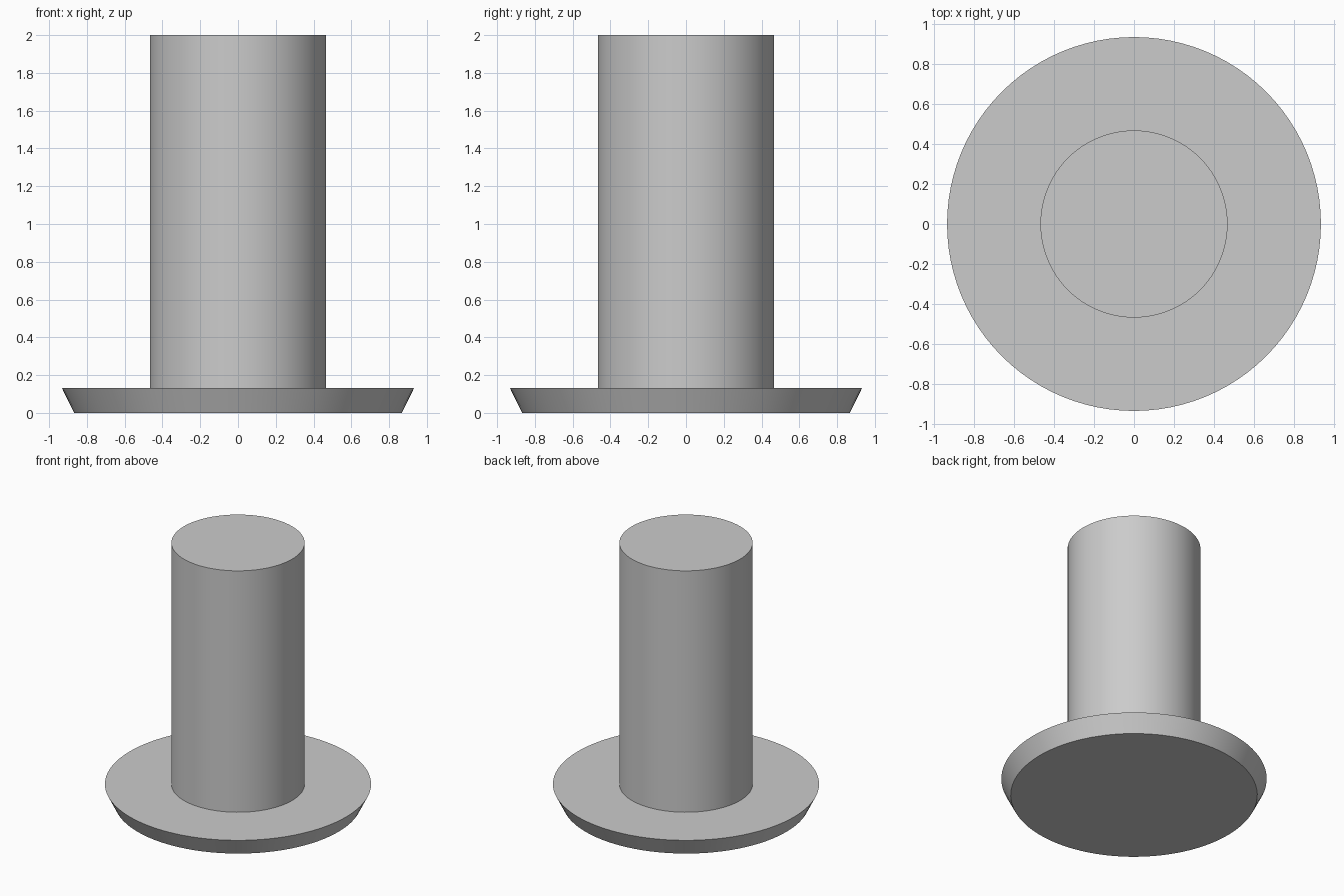
import bpy
import bmesh
from math import radians, tau
from mathutils import Matrix

default_cube = bpy.data.objects.get("Cube")
if default_cube:
    bpy.data.objects.remove(default_cube, do_unlink=True)

SEGMENTS = 96
STEM_RADIUS = 0.467
RIM_RADIUS = 0.933
BASE_RADIUS = 0.867
FLANGE_TOP = 0.133
HEIGHT = 2.0

# One plain grey for the whole part
grey = bpy.data.materials.new("light grey")
grey.use_nodes = True
colour = (0.6, 0.6, 0.6, 1.0)
grey.diffuse_color = colour
for node in grey.node_tree.nodes:
    if node.type == 'BSDF_PRINCIPLED':
        node.inputs["Base Color"].default_value = colour


def revolve(name, profile):
    """Spin a (radius, z) profile about z and cap both ends."""
    bm = bmesh.new()
    rings = []
    for radius, z in profile:
        rings.append([bm.verts.new(Matrix.Rotation(tau * i / SEGMENTS, 3, 'Z')
                                   .col[0] * radius) for i in range(SEGMENTS)])
        for v in rings[-1]:
            v.co.z = z
    for low, high in zip(rings, rings[1:]):
        for i in range(SEGMENTS):
            j = (i + 1) % SEGMENTS
            bm.faces.new((low[i], low[j], high[j], high[i]))
    bm.faces.new(rings[0][::-1])
    bm.faces.new(rings[-1])
    bmesh.ops.recalc_face_normals(bm, faces=bm.faces)
    mesh = bpy.data.meshes.new(name)
    bm.to_mesh(mesh)
    bm.free()
    mesh.materials.append(grey)
    obj = bpy.data.objects.new(name, mesh)
    bpy.context.collection.objects.link(obj)
    bpy.ops.object.select_all(action='DESELECT')
    obj.select_set(True)
    bpy.context.view_layer.objects.active = obj
    bpy.ops.object.shade_smooth_by_angle(angle=radians(30))
    return obj


# Flanged pin: tapered flange with a solid straight stem on top
revolve("flanged_pin", [
    (BASE_RADIUS, 0.0),
    (RIM_RADIUS, FLANGE_TOP),
    (STEM_RADIUS, FLANGE_TOP),
    (STEM_RADIUS, HEIGHT),
])
